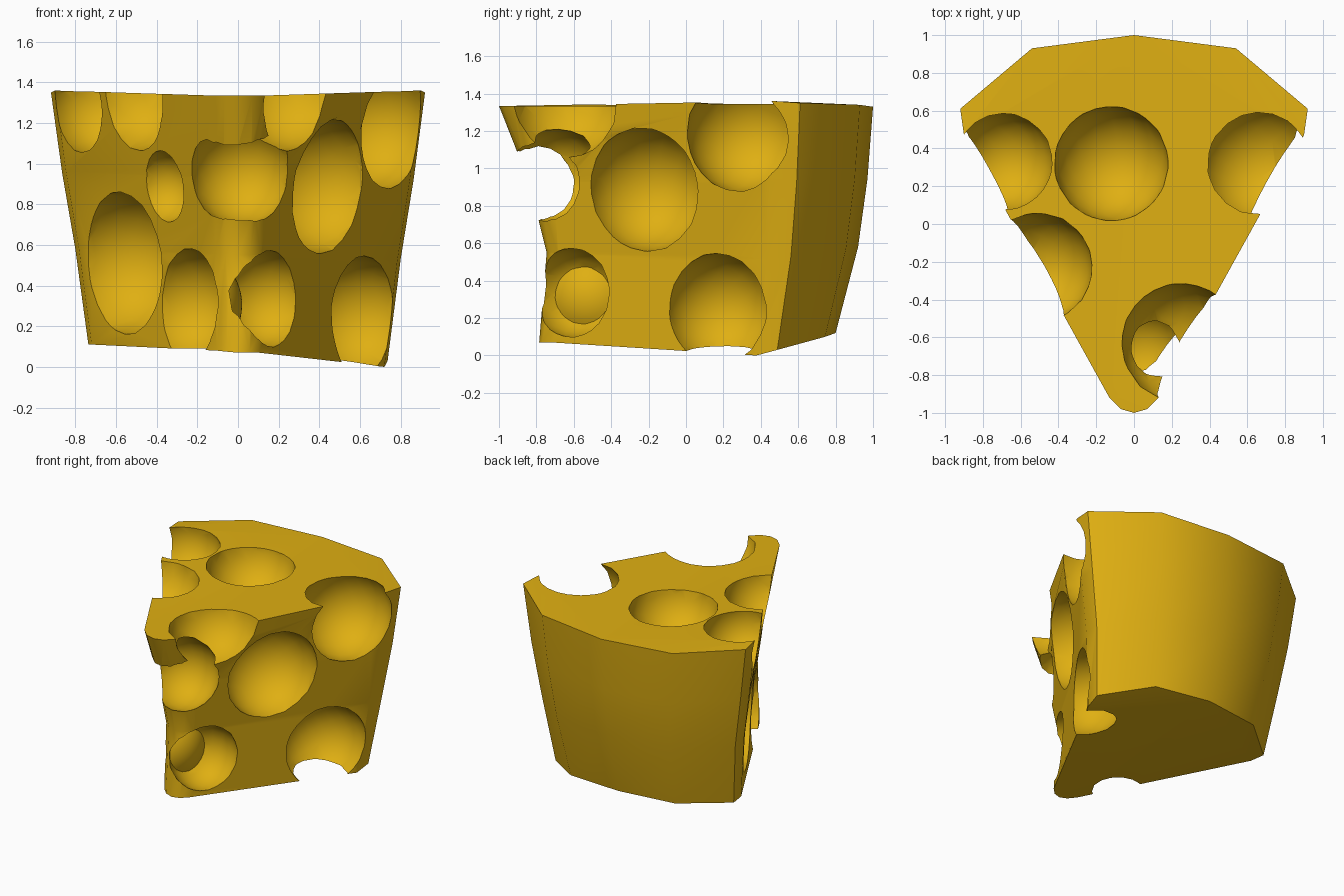
import bpy, bmesh
from mathutils import Vector

if "Cube" in bpy.data.objects:
    bpy.data.objects.remove(bpy.data.objects["Cube"])

mat = bpy.data.materials.new("cheese yellow")
mat.diffuse_color = (0.74, 0.43, 0.006, 1)
mat.use_nodes = True
mat.node_tree.nodes["Principled BSDF"].inputs["Base Color"].default_value = mat.diffuse_color

# Half outline of the wedge at the top, tip to back: x, y, top z, bottom z (right), bottom z (left)
half = [(0.00, -1.00, 1.335, 0.07, 0.07), (0.07, -0.98, 1.335, 0.07, 0.075),
        (0.13, -0.92, 1.335, 0.07, 0.08), (0.90, 0.47, 1.36, 0.00, 0.11),
        (0.92, 0.61, 1.35, 0.03, 0.11), (0.54, 0.93, 1.34, 0.10, 0.12),
        (0.00, 1.00, 1.33, 0.12, 0.12)]
right = [(x, y, t, b) for x, y, t, b, _ in half]
left = [(-x, y, t, b) for x, y, t, _, b in half[1:-1]]
outline = right + left[::-1]

# Rings going up: height fraction, x scale, back scale, tip scale
rings = [(0.0, 0.80, 0.80, 0.785), (0.38, 0.87, 0.92, 0.745),
         (0.68, 0.94, 0.97, 0.84), (1.0, 1.0, 1.0, 1.0)]


def make_object(name, bm):
    mesh = bpy.data.meshes.new(name)
    bm.to_mesh(mesh)
    bm.free()
    mesh.materials.append(mat)
    obj = bpy.data.objects.new(name, mesh)
    bpy.context.collection.objects.link(obj)
    return obj


# Wedge body
bm = bmesh.new()
loops = []
for f, sx, sb, sf in rings:
    loops.append([bm.verts.new((x * sx, y * (sb if y > 0 else sf), b + (t - b) * f))
                  for x, y, t, b in outline])
n = len(outline)
for lo, hi in zip(loops, loops[1:]):
    for i in range(n):
        j = (i + 1) % n
        bm.faces.new((lo[i], lo[j], hi[j], hi[i]))
caps = [bm.faces.new(loops[0][::-1]), bm.faces.new(loops[-1])]
bmesh.ops.triangulate(bm, faces=caps)
bmesh.ops.recalc_face_normals(bm, faces=bm.faces)
cheese = make_object("cheese_wedge", bm)

# Round holes: x, y, z, radius
holes = [
    (-0.12, 0.32, 1.36, 0.305),   # top middle
    (-0.69, 0.33, 1.30, 0.262),   # top left corner
    (-0.51, -0.23, 1.35, 0.29),   # top left edge
    (0.665, 0.32, 1.185, 0.32),   # top right corner
    (0.25, -0.63, 1.38, 0.32),    # top right edge near tip
    (0.015, -0.685, 0.955, 0.258),  # tip
    (-0.57, 0.05, 0.51, 0.355),   # left side large
    (0.42, -0.21, 0.89, 0.335),   # right side large
    (-0.38, -0.37, 0.885, 0.18),  # left side small
    (-0.26, -0.49, 0.305, 0.28),  # lower left
    (0.14, -0.60, 0.335, 0.24),   # lower right near tip
    (0.59, 0.18, 0.25, 0.30),     # lower right corner
]
bpy.context.view_layer.objects.active = cheese
for x, y, z, r in holes:
    cm = bmesh.new()
    bmesh.ops.create_uvsphere(cm, u_segments=18, v_segments=12, radius=r)
    bmesh.ops.rotate(cm, verts=cm.verts, matrix=Vector((0, 0, 1)).rotation_difference(
        Vector((x + 0.013, y + 0.3, 0.41))).to_matrix())
    cutter = make_object("hole_cutter", cm)
    cutter.location = (x, y, z)
    cutter.hide_render = True
    bpy.context.view_layer.update()
    mod = cheese.modifiers.new("hole", 'BOOLEAN')
    mod.operation = 'DIFFERENCE'
    mod.solver = 'EXACT'
    mod.object = cutter
    bpy.ops.object.modifier_apply(modifier=mod.name)
    bpy.data.objects.remove(cutter)

# Thin curved wall left between the two lower holes near the tip
a, b = Vector(holes[9][:3]), Vector(holes[10][:3])
wm = bmesh.new()
bmesh.ops.create_uvsphere(wm, u_segments=32, v_segments=32, radius=holes[9][3])
bmesh.ops.rotate(wm, verts=wm.verts,
                 matrix=Vector((0, 0, 1)).rotation_difference(b - a).to_matrix())
axis = (b - a).normalized()
bmesh.ops.delete(wm, geom=[v for v in wm.verts if v.co.dot(axis) < 0.219], context='VERTS')
wall = make_object("hole_wall", wm)
wall.location = a

# Smooth hole interiors and rind, sharp rims
cheese.select_set(True)
wall.select_set(True)
bpy.ops.object.shade_smooth_by_angle(angle=0.7)
